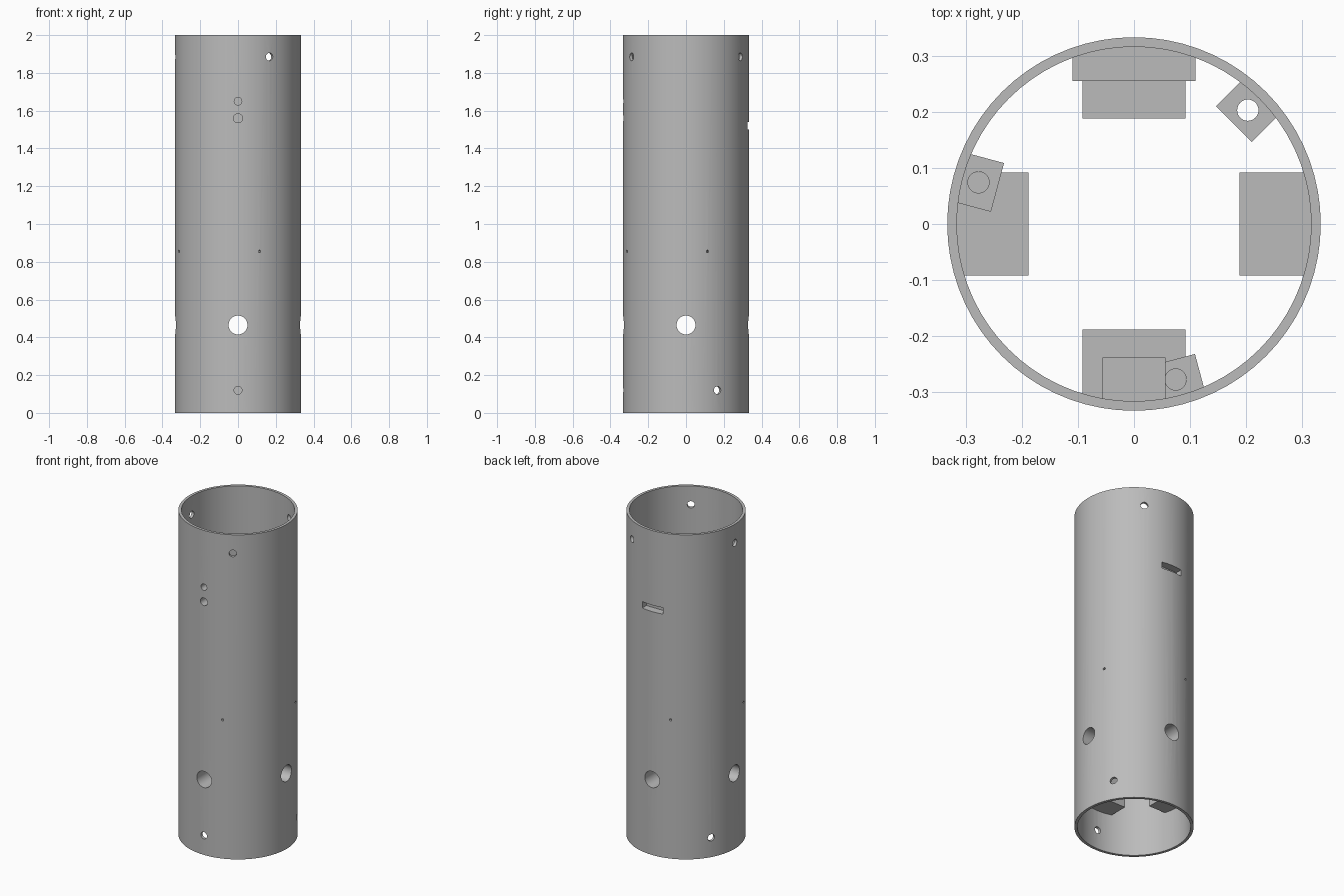
import bpy
from math import radians, pi, cos, sin
from mathutils import Matrix

cube = bpy.data.objects.get("Cube")
if cube:
    bpy.data.objects.remove(cube, do_unlink=True)

R_OUT, R_IN, HEIGHT = 0.333, 0.316, 2.0

grey = bpy.data.materials.new("mid grey")
grey.use_nodes = True
grey.diffuse_color = (0.5, 0.5, 0.5, 1)
grey.node_tree.nodes["Principled BSDF"].inputs["Base Color"].default_value = (0.5, 0.5, 0.5, 1)


def cylinder(name, radius, depth, matrix, sides=32):
    bpy.ops.mesh.primitive_cylinder_add(vertices=sides, radius=radius, depth=depth)
    ob = bpy.context.object
    ob.name = name
    ob.data.transform(matrix)
    return ob


def radial_box(name, azimuth, r0, r1, width, z0, z1):
    """Box reaching from radius r0 to r1 along the given azimuth."""
    bpy.ops.mesh.primitive_cube_add(size=1)
    ob = bpy.context.object
    ob.name = name
    ob.data.transform(Matrix.Rotation(radians(azimuth), 4, 'Z')
                      @ Matrix.Translation(((r0 + r1) / 2, 0, (z0 + z1) / 2))
                      @ Matrix.Diagonal((r1 - r0, width, z1 - z0, 1)))
    return ob


def radial_hole(azimuth, z, radius, sides=32):
    """Cutter pointing outwards through the wall."""
    matrix = (Matrix.Rotation(radians(azimuth), 4, 'Z')
              @ Matrix.Translation((0.28, 0, z)) @ Matrix.Rotation(pi / 2, 4, 'Y'))
    return cylinder("hole_cutter", radius, 0.3, matrix, sides)


def upright(radius, depth=HEIGHT, x=0, y=0, sides=72):
    return cylinder("upright_cutter", radius, depth,
                    Matrix.Translation((x, y, HEIGHT / 2)), sides)


def combine(ob, cutter, operation='DIFFERENCE'):
    cutter.hide_render = True
    mod = ob.modifiers.new("cut", 'BOOLEAN')
    mod.operation, mod.object, mod.solver = operation, cutter, 'EXACT'
    bpy.context.view_layer.objects.active = ob
    bpy.ops.object.modifier_apply(modifier=mod.name)
    bpy.data.objects.remove(cutter, do_unlink=True)


def finish(ob):
    ob.data.materials.clear()
    ob.data.materials.append(grey)
    bpy.ops.object.select_all(action='DESELECT')
    ob.select_set(True)
    bpy.context.view_layer.objects.active = ob
    bpy.ops.object.shade_smooth_by_angle(angle=radians(30))


def fit_to_wall(ob):
    combine(ob, upright(R_IN + 0.003, HEIGHT + 1), 'INTERSECT')


# Outer tube
tube = upright(R_OUT)
tube.name = "body_tube"
combine(tube, upright(R_IN, HEIGHT + 1))

# Screw holes in two staggered rings, vent holes, large ports
for i in range(3):
    combine(tube, radial_hole(30 + 120 * i, 0.12, 0.021))
    combine(tube, radial_hole(60 + 120 * i, 1.885, 0.021))
for i in range(4):
    combine(tube, radial_hole(20 + 90 * i, 0.855, 0.007, 16))
    combine(tube, radial_hole(90 * i, 0.465, 0.05, 48))

# Front sensor holes and rear slot
SENSORS = ((1.65, 0.02), (1.56, 0.024))
for z, r in SENSORS:
    combine(tube, radial_hole(-90, z, r))
combine(tube, radial_box("slot_cutter", 90, 0.28, 0.4, 0.14, 1.5, 1.54))
finish(tube)

# Four port blocks against the inner wall
for i, side in enumerate(("left", "back", "right", "front")):
    block = radial_box(side + "_port_block", 90 * i, 0.188, 0.34, 0.184, 0.245, 0.685)
    fit_to_wall(block)
    combine(block, radial_hole(90 * i, 0.465, 0.05, 48))
    finish(block)

# Three rod guides with vertical bores
for i in range(3):
    az = 45 + 120 * i
    guide = radial_box(f"rod_guide_{i + 1}", az, 0.252, 0.34, 0.09, 0.8, 0.92)
    fit_to_wall(guide)
    combine(guide, upright(0.019, x=0.287 * cos(radians(az)),
                           y=0.287 * sin(radians(az)), sides=32))
    finish(guide)

# Rear slot mount with a shallow recess behind the slot
mount = radial_box("rear_slot_mount", 90, 0.255, 0.34, 0.22, 1.36, 1.69)
fit_to_wall(mount)
combine(mount, radial_box("slot_cutter", 90, 0.285, 0.4, 0.14, 1.5, 1.54))
finish(mount)

# Front sensor mount
mount = radial_box("front_sensor_mount", -90, 0.238, 0.34, 0.112, 1.5, 1.71)
fit_to_wall(mount)
for z, r in SENSORS:
    combine(mount, radial_hole(-90, z, r))
finish(mount)
